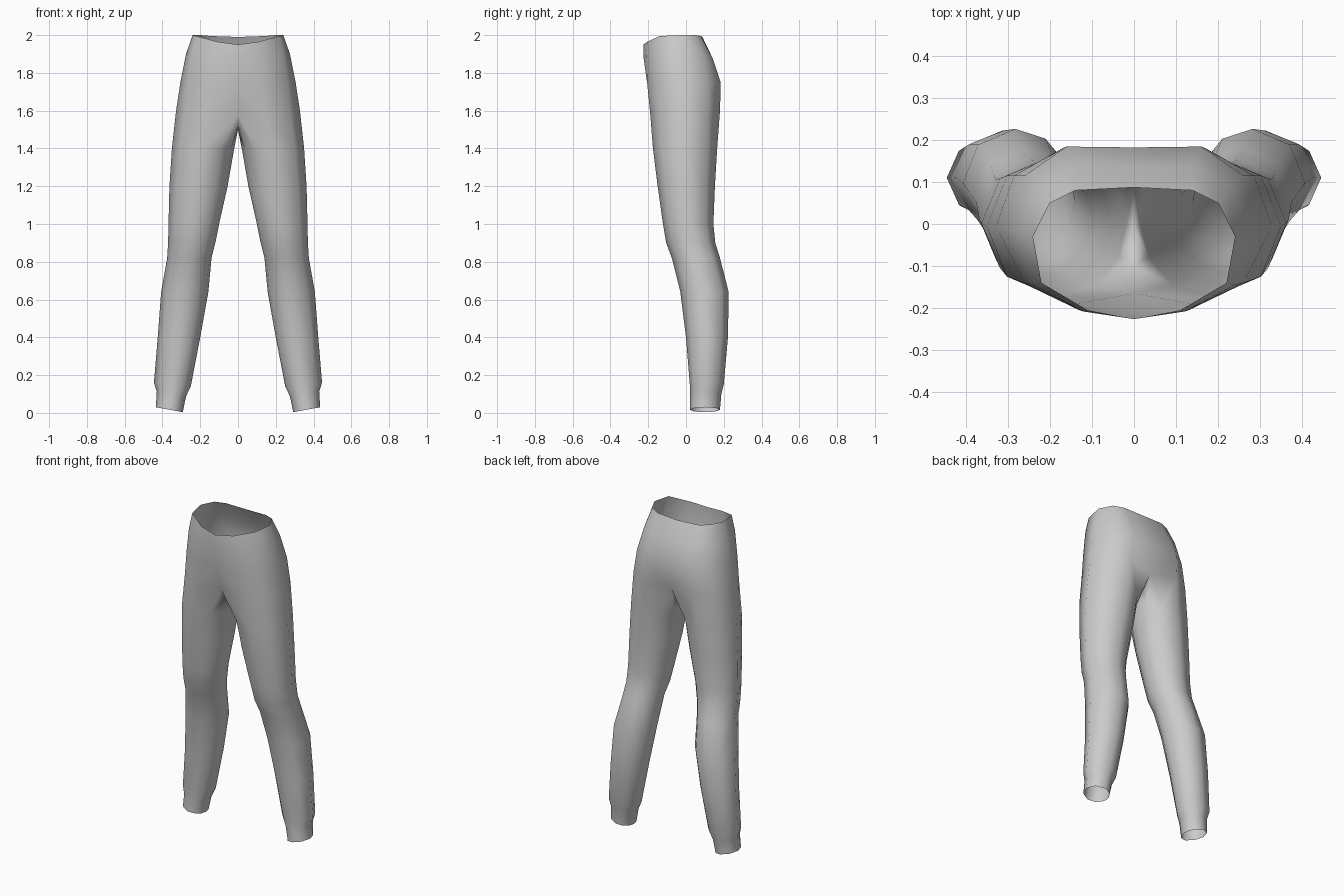
import bpy, bmesh, math

cube = bpy.data.objects.get("Cube")
if cube:
    bpy.data.objects.remove(cube, do_unlink=True)

fabric = bpy.data.materials.new("grey fabric")
fabric.use_nodes = True
grey = (0.6, 0.6, 0.6, 1.0)
fabric.diffuse_color = grey
bsdf = fabric.node_tree.nodes["Principled BSDF"]
bsdf.inputs["Base Color"].default_value = grey
bsdf.inputs["Roughness"].default_value = 0.8

# Hip half-rings, from front centre round the left side to back centre
WAIST = [(0, -.226, 1.95), (.11, -.205, 1.965), (.22, -.14, 1.995), (.24, -.03, 2.0),
         (.20, .05, 2.0), (.14, .08, 1.995), (0, .087, 1.99)]
HIP_HIGH = [(0, -.226, 1.89), (.12, -.208, 1.89), (.24, -.145, 1.9), (.275, -.02, 1.9),
            (.225, .095, 1.89), (.14, .14, 1.88), (0, .14, 1.88)]
HIP_LOW = [(0, -.205, 1.74), (.13, -.205, 1.74), (.26, -.14, 1.75), (.305, -.01, 1.75),
           (.26, .115, 1.75), (.16, .184, 1.75), (0, .182, 1.74)]
# Closed ring at the top of the leg; the last three points run under the crotch
CROTCH = [(0, -.165, 1.58), (.14, -.19, 1.59), (.275, -.135, 1.6), (.328, -.005, 1.6),
          (.285, .115, 1.6), (.17, .18, 1.6), (0, .145, 1.58),
          (0, .08, 1.525), (0, -.01, 1.5), (0, -.1, 1.52)]

# Leg sections: height, inner x, outer x, front y, back y, outward tilt
LEG = [(1.40, .020, .350, -.175, .165, 0),
       (1.20, .055, .363, -.150, .153, 0),
       (1.00, .100, .368, -.122, .145, 0),
       (0.90, .120, .370, -.105, .155, 0),
       (0.82, .140, .375, -.075, .180, 0),
       (0.64, .157, .407, -.030, .226, 0),
       (0.40, .200, .425, .000, .222, 0),
       (0.15, .250, .445, .020, .200, .01),
       (0.10, .275, .430, .022, .187, .012),
       (0.017, .292, .435, .020, .180, .013)]
ANGLES = [-125, -90, -45, 0, 45, 90, 125, 155, 180, 205]


def leg_ring(z, x0, x1, y0, y1, tilt):
    """Oval section lined up with the points of the crotch ring."""
    ring = []
    for deg in ANGLES:
        c, s = math.cos(math.radians(deg)), math.sin(math.radians(deg))
        ring.append(((x0 + x1) / 2 + c * (x1 - x0) / 2,
                     (y0 + y1) / 2 + s * (y1 - y0) / 2, z + tilt * c))
    return ring


def bridge(bm, upper, lower, closed):
    n = min(len(upper), len(lower))
    for i in range(n if closed else n - 1):
        j = (i + 1) % n
        bm.faces.new((upper[i], lower[i], lower[j], upper[j]))


# Left half: hips lofted into one leg, open at waist and cuff
bm = bmesh.new()
sections = [WAIST, HIP_HIGH, HIP_LOW, CROTCH] + [leg_ring(*row) for row in LEG]
rings = [[bm.verts.new(p) for p in section] for section in sections]
for k in range(len(rings) - 1):
    bridge(bm, rings[k], rings[k + 1], closed=k >= 3)
mesh = bpy.data.meshes.new("trousers")
bm.to_mesh(mesh)
bm.free()
mesh.materials.append(fabric)

trousers = bpy.data.objects.new("trousers", mesh)
bpy.context.collection.objects.link(trousers)
for poly in mesh.polygons:
    poly.use_smooth = True

# Right half
mirror = trousers.modifiers.new("mirror", 'MIRROR')
mirror.use_axis = (True, False, False)
mirror.use_clip = True
mirror.merge_threshold = 0.001
